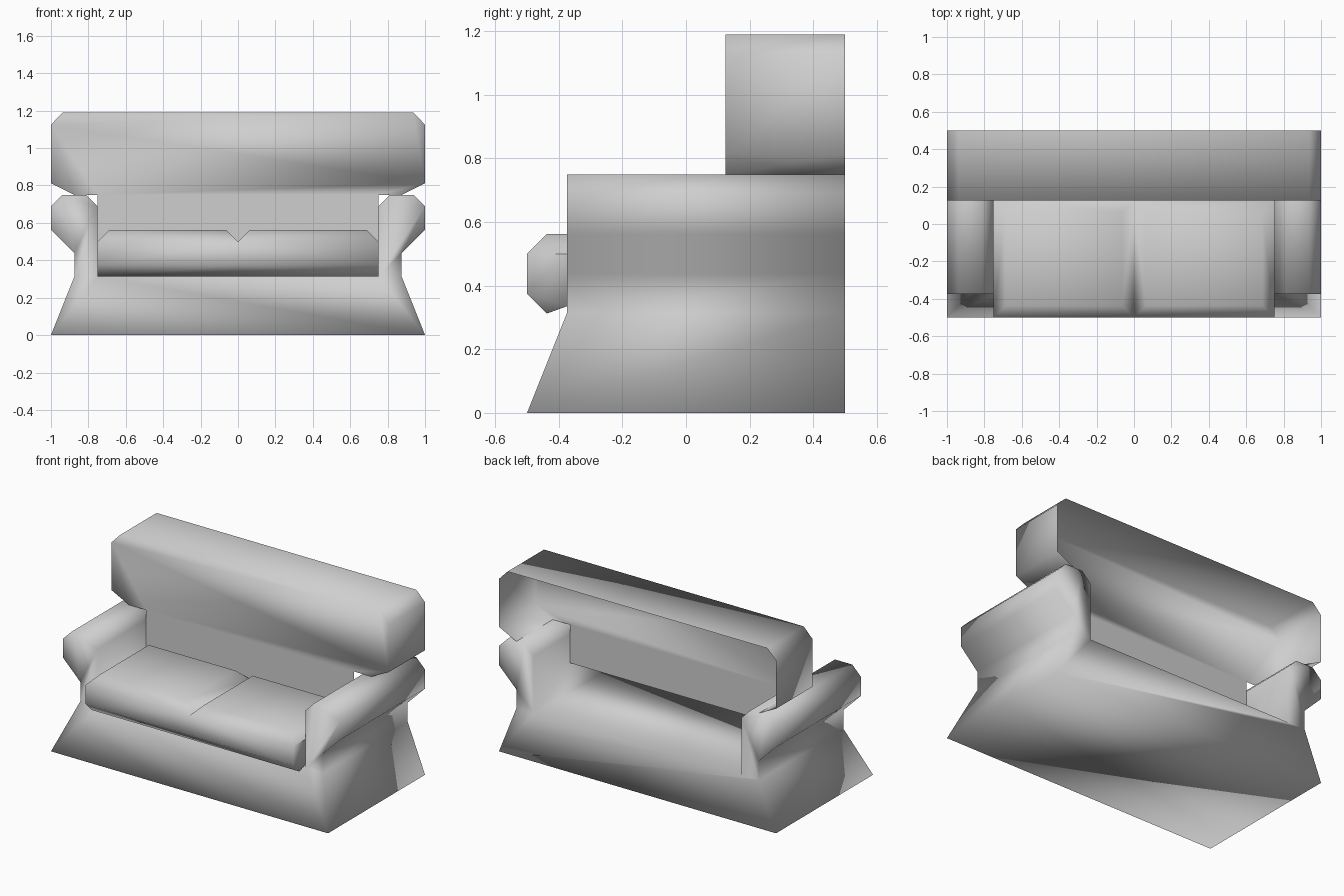
import bpy
import bmesh

cube = bpy.data.objects.get("Cube")
if cube:
    bpy.data.objects.remove(cube, do_unlink=True)

# Single upholstery colour
fabric = bpy.data.materials.new("grey_fabric")
GREY = (0.62, 0.62, 0.62, 1)
fabric.diffuse_color = GREY
fabric.use_nodes = True
fabric.node_tree.nodes["Principled BSDF"].inputs["Base Color"].default_value = GREY

SEAT_Z = 0.3125
ARM_FRONT, BACK, REST = -0.375, 0.5, 0.125


def finish(name, bm):
    """Weld, orient and smooth the mesh, then add it to the scene."""
    bmesh.ops.remove_doubles(bm, verts=bm.verts[:], dist=0.0005)
    bmesh.ops.recalc_face_normals(bm, faces=bm.faces[:])
    mesh = bpy.data.meshes.new(name)
    bm.to_mesh(mesh)
    bm.free()
    mesh.materials.append(fabric)
    for p in mesh.polygons:
        p.use_smooth = True
    obj = bpy.data.objects.new(name, mesh)
    bpy.context.collection.objects.link(obj)
    return obj


def face(bm, points):
    return bm.faces.new([bm.verts.new(p) for p in points])


def strip(bm, profile, y0, y1):
    """Bridge an x-z profile between two depths."""
    for (xa, za), (xb, zb) in zip(profile, profile[1:]):
        face(bm, [(xa, y0, za), (xb, y0, zb), (xb, y1, zb), (xa, y1, za)])


def mirrored(profile):
    return [(-x, z) for x, z in reversed(profile)]


# Flared base with the two rolled arms
arm = [(0.875, SEAT_Z), (0.875, 0.4375), (1, 0.5625), (1, 0.6875),
       (0.9375, 0.75), (0.8125, 0.75), (0.75, 0.6875), (0.75, SEAT_Z)]
bm = bmesh.new()
strip(bm, arm + mirrored(arm), ARM_FRONT, BACK)
for y in (ARM_FRONT, BACK):
    foot_y = -0.5 if y < 0 else BACK
    for side in (arm, mirrored(arm)):
        face(bm, [(x, y, z) for x, z in side])
    rim = [(x, y, SEAT_Z) for x in (0.875, 0.75, -0.75, -0.875)]
    face(bm, rim + [(-1, foot_y, 0), (1, foot_y, 0)])
for s in (-1, 1):
    face(bm, [(s, -0.5, 0), (s, BACK, 0),
              (s * 0.875, BACK, SEAT_Z), (s * 0.875, ARM_FRONT, SEAT_Z)])
face(bm, [(-1, -0.5, 0), (1, -0.5, 0), (1, BACK, 0), (-1, BACK, 0)])
finish("base_and_arms", bm)

# Backrest: front panel with a rim, open at the rear
rim = [(0.875, 0.75), (1, 0.8125), (1, 1.125), (0.9375, 1.19)]
bm = bmesh.new()
strip(bm, rim + mirrored(rim), REST, BACK)
panel = [(0.75, 0.5), (0.75, 0.75)] + rim
face(bm, [(x, REST, z) for x, z in panel + mirrored(panel)])
finish("backrest", bm)

# Pair of seat cushions with bevelled tops and a rolled front
front_roll = [(-0.5, 0.5), (-0.5, 0.375), (-0.4375, SEAT_Z), (-0.375, 0.335)]
bm = bmesh.new()
for s in (-1, 1):
    outer = [(0, -0.5), (s * 0.75, -0.5), (s * 0.75, REST), (0, REST)]
    inner = [(s * 0.0625, -0.4375), (s * 0.6875, -0.4375),
             (s * 0.6875, 0.0625), (s * 0.0625, 0.0625)]
    low = [(x, y, 0.5) for x, y in outer]
    high = [(x, y, 0.5625) for x, y in inner]
    face(bm, high)
    for i in range(4):
        j = (i + 1) % 4
        face(bm, [low[i], low[j], high[j], high[i]])
    for (ya, za), (yb, zb) in zip(front_roll, front_roll[1:]):
        face(bm, [(0, ya, za), (s * 0.75, ya, za), (s * 0.75, yb, zb), (0, yb, zb)])
    face(bm, [(s * 0.75, y, z) for y, z in front_roll + [(-0.375, 0.5)]])
finish("seat_cushions", bm)
